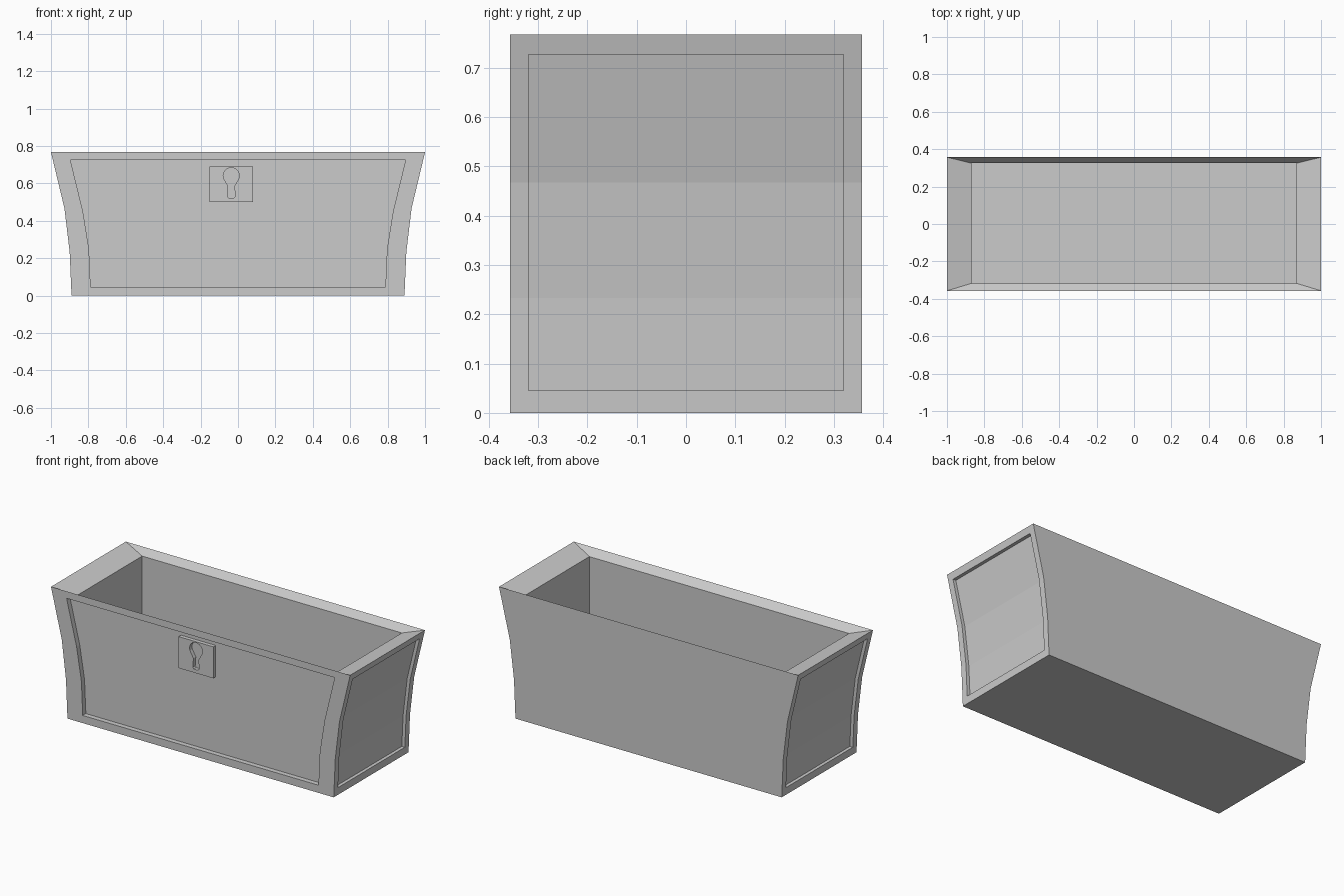
import bpy, bmesh
from math import sin, cos, radians

if "Cube" in bpy.data.objects:
    bpy.data.objects.remove(bpy.data.objects["Cube"])

HALF_Y = 0.357
PROFILE = [(0.0, 0.89), (0.233, 0.90), (0.467, 0.928), (0.767, 1.0)]  # z, half width


def finish(name, bm):
    bmesh.ops.recalc_face_normals(bm, faces=bm.faces)
    mesh = bpy.data.meshes.new(name)
    bm.to_mesh(mesh)
    bm.free()
    ob = bpy.data.objects.new(name, mesh)
    bpy.context.collection.objects.link(ob)
    return ob


def prism(name, pts, y0, y1):
    """Extrude an x-z outline from y0 to y1."""
    bm = bmesh.new()
    a = [bm.verts.new((x, y0, z)) for x, z in pts]
    b = [bm.verts.new((x, y1, z)) for x, z in pts]
    n = len(pts)
    for i in range(n):
        j = (i + 1) % n
        bm.faces.new((a[i], a[j], b[j], b[i]))
    bm.faces.new(a)
    bm.faces.new(b)
    return finish(name, bm)


def cut(ob, cutter):
    mod = ob.modifiers.new("cut", 'BOOLEAN')
    mod.operation = 'DIFFERENCE'
    mod.solver = 'EXACT'
    mod.object = cutter
    cutter.hide_render = True
    bpy.context.view_layer.objects.active = ob
    bpy.ops.object.modifier_apply(modifier=mod.name)
    bpy.data.objects.remove(cutter)


def half_width(z):
    for (z0, w0), (z1, w1) in zip(PROFILE, PROFILE[1:]):
        if z <= z1:
            return w0 + (w1 - w0) * (z - z0) / (z1 - z0)


# Chest body: flared outer shell, sloping rim and straight-walled cavity
rings = [(w, -HALF_Y, HALF_Y, z) for z, w in PROFILE]
rings += [(0.868, -0.317, 0.325, 0.727), (0.868, -0.317, 0.325, 0.05)]
bm = bmesh.new()
loops = [[bm.verts.new(p) for p in ((-w, f, z), (w, f, z), (w, b, z), (-w, b, z))]
         for w, f, b, z in rings]
for lo, hi in zip(loops, loops[1:]):
    for i in range(4):
        j = (i + 1) % 4
        bm.faces.new((lo[i], lo[j], hi[j], hi[i]))
bm.faces.new(loops[0])
bm.faces.new(loops[-1])
body = finish("chest_body", bm)

# Recessed front panel
right = [(0.788, 0.046), (0.797, 0.25), (0.829, 0.45), (0.896, 0.725)]
outline = right + [(-x, z) for x, z in reversed(right)]
cut(body, prism("front_cutter", outline, -0.5, -0.327))

# Recessed side panels following the flare
levels = [0.045, 0.233, 0.467, 0.727]
for s in (-1, 1):
    pts = [(s * (half_width(z) - 0.02), z) for z in levels]
    pts += [(s * 1.2, 0.727), (s * 1.2, 0.045)]
    cut(body, prism("side_cutter", pts, -0.319, 0.319))

# Lock plate with keyhole
plate = prism("lock_plate", [(-0.152, 0.5), (0.08, 0.5), (0.08, 0.69), (-0.152, 0.69)],
              -0.35, -0.326)
cx, cz, r = -0.036, 0.641, 0.043
hole = [(cx + r * cos(radians(a)), cz + r * sin(radians(a))) for a in range(-40, 221, 20)]
stem = [(-0.017, 0.585), (-0.021, 0.53), (-0.014, 0.521)]
hole += [(cx + x, z) for x, z in stem] + [(cx - x, z) for x, z in reversed(stem)]
cut(plate, prism("keyhole_cutter", hole, -0.5, -0.2))
